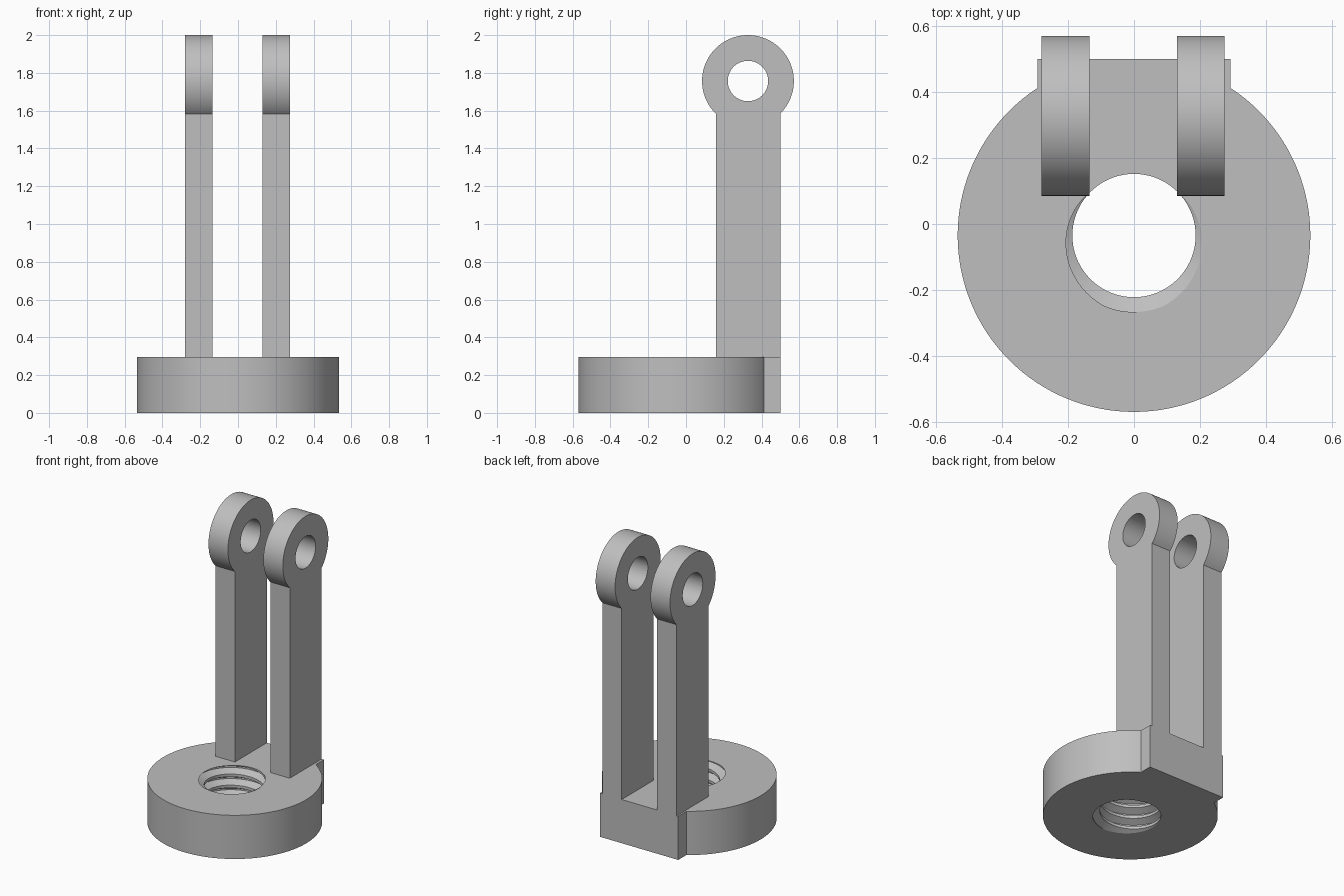
import bpy, bmesh, math
from mathutils import Matrix

cube = bpy.data.objects.get("Cube")
if cube:
    bpy.data.objects.remove(cube, do_unlink=True)

grey = bpy.data.materials.new("plain_grey")
grey.use_nodes = True
colour = (0.52, 0.52, 0.52, 1)
grey.diffuse_color = colour
grey.node_tree.nodes["Principled BSDF"].inputs["Base Color"].default_value = colour

CENTRE_Y = -0.035
BASE_H = 0.295


def make(name, bm):
    bmesh.ops.recalc_face_normals(bm, faces=bm.faces)
    mesh = bpy.data.meshes.new(name)
    bm.to_mesh(mesh)
    bm.free()
    mesh.materials.append(grey)
    ob = bpy.data.objects.new(name, mesh)
    bpy.context.collection.objects.link(ob)
    return ob


def box(name, x0, x1, y0, y1, z0, z1):
    bm = bmesh.new()
    place = Matrix.Translation(((x0 + x1) / 2, (y0 + y1) / 2, (z0 + z1) / 2))
    size = Matrix.Diagonal((x1 - x0, y1 - y0, z1 - z0, 1))
    bmesh.ops.create_cube(bm, size=1, matrix=place @ size)
    return make(name, bm)


def cylinder(name, centre, radius, depth, axis="Z", sides=96):
    bm = bmesh.new()
    turn = Matrix.Rotation(math.pi / 2, 4, "Y") if axis == "X" else Matrix()
    bmesh.ops.create_cone(bm, cap_ends=True, segments=sides, radius1=radius,
                          radius2=radius, depth=depth,
                          matrix=Matrix.Translation(centre) @ turn)
    return make(name, bm)


def combine(ob, other, operation):
    mod = ob.modifiers.new("combine", "BOOLEAN")
    mod.object, mod.operation, mod.solver = other, operation, "EXACT"
    activate(ob)
    bpy.ops.object.modifier_apply(modifier=mod.name)
    bpy.data.objects.remove(other, do_unlink=True)


def activate(ob):
    bpy.ops.object.select_all(action="DESELECT")
    ob.select_set(True)
    bpy.context.view_layer.objects.active = ob


def thread_cutter(minor, major, pitch, turns, steps=72):
    """Closed right-handed screw: a four-point thread profile swept up a helix."""
    profile = [(-1 / 2 + 1 / 8, minor), (-1 / 16, major),
               (1 / 16, major), (1 / 2 - 1 / 8, minor)]
    # groove centre meets the top face at the front of the hole
    start = BASE_H - (3 / 4 + turns - 3) * pitch
    bm = bmesh.new()
    last = turns * steps
    verts = {}
    for t in range(last + steps + 1):
        a = 2 * math.pi * t / steps
        for b, (dz, r) in enumerate(profile):
            if t <= last or b == 0:
                z = start + pitch * (t / steps + dz)
                verts[b, t] = bm.verts.new(
                    (r * math.cos(a), CENTRE_Y + r * math.sin(a), z))

    def at(b, t):
        return verts[(b, t) if b < 4 else (0, t + steps)]

    for t in range(last):
        for b in range(4):
            bm.faces.new((at(b, t), at(b, t + 1), at(b + 1, t + 1), at(b + 1, t)))
    # close both ends with fans
    for t0, z in ((0, start - pitch), (last, start + pitch * (turns + 2))):
        hub = bm.verts.new((0, CENTRE_Y, z))
        loop = [at(0, t0 + i) for i in range(steps + 1)]
        loop += [at(b, t0) for b in (3, 2, 1)]
        for p, q in zip(loop, loop[1:] + loop[:1]):
            bm.faces.new((p, q, hub))
    return make("thread_cutter", bm)


# Round base with a flat block at the back and a threaded hole
base = cylinder("base", (0, CENTRE_Y, BASE_H / 2), 0.535, BASE_H, sides=128)
combine(base, box("back_block", -0.292, 0.292, 0.25, 0.5, 0, BASE_H), "UNION")
combine(base, thread_cutter(0.187, 0.232, 0.075, 10), "DIFFERENCE")

# Two upright arms ending in round eyes
parts = [base]
for name, x0, x1 in (("right_arm", -0.28, -0.135), ("left_arm", 0.13, 0.275)):
    mid, width = (x0 + x1) / 2, x1 - x0
    eye = (mid, 0.328, 1.757)
    arm = box(name, x0, x1, 0.16, 0.5, BASE_H, eye[2])
    combine(arm, cylinder("eye", eye, 0.243, width, "X"), "UNION")
    combine(arm, cylinder("pin_hole", eye, 0.107, width * 2, "X", 64), "DIFFERENCE")
    parts.append(arm)

for ob in parts:
    activate(ob)
    bpy.ops.object.shade_smooth_by_angle(angle=math.radians(25))
